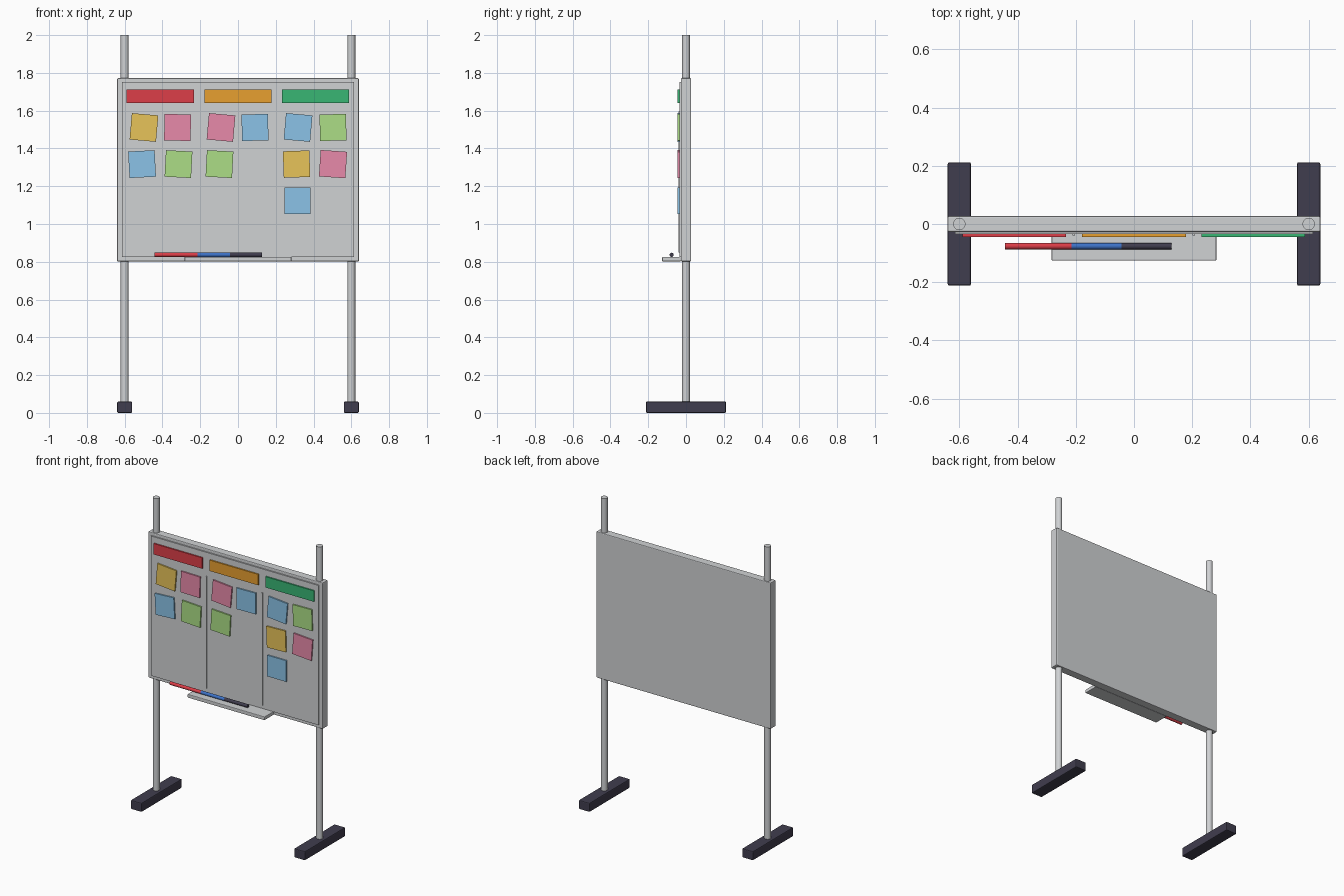
import bpy
from math import radians

cube = bpy.data.objects.get("Cube")
if cube:
    bpy.data.objects.remove(cube, do_unlink=True)


def linear(c):
    c /= 255
    return c / 12.92 if c <= 0.04045 else ((c + 0.055) / 1.055) ** 2.4


def make_material(name, r, g, b):
    mat = bpy.data.materials.new(name)
    mat.use_nodes = True
    colour = (linear(r), linear(g), linear(b), 1)
    mat.diffuse_color = colour
    mat.node_tree.nodes["Principled BSDF"].inputs["Base Color"].default_value = colour
    return mat


grey = make_material("light grey", 208, 210, 212)
dark = make_material("charcoal", 64, 61, 78)
red = make_material("red", 220, 62, 72)
orange = make_material("orange", 240, 166, 50)
green = make_material("green", 56, 182, 116)
marker_blue = make_material("marker blue", 62, 115, 200)
yellow = make_material("note yellow", 250, 212, 98)
pink = make_material("note pink", 244, 146, 180)
sky = make_material("note blue", 146, 204, 242)
lime = make_material("note green", 172, 222, 134)


def box(name, low, high, mat, bevel=0, tilt=0):
    centre = [(a + b) / 2 for a, b in zip(low, high)]
    bpy.ops.mesh.primitive_cube_add(size=1, location=centre)
    obj = bpy.context.object
    obj.name = name
    obj.scale = [b - a for a, b in zip(low, high)]
    bpy.ops.object.transform_apply(location=False, rotation=False, scale=True)
    obj.rotation_euler.y = radians(tilt)
    obj.data.materials.append(mat)
    if bevel:
        mod = obj.modifiers.new("soft edges", "BEVEL")
        mod.width = bevel
        mod.segments = 2
    return obj


def rod(name, centre, radius, length, mat, sideways=False):
    bpy.ops.mesh.primitive_cylinder_add(vertices=24, radius=radius, depth=length, location=centre)
    obj = bpy.context.object
    obj.name = name
    obj.rotation_euler.y = radians(90) if sideways else 0
    obj.data.materials.append(mat)
    bpy.ops.object.shade_smooth_by_angle(angle=radians(40))
    return obj


# Stand: a post and a foot on each side
for side, x in (("right", -0.6), ("left", 0.6)):
    rod(side + "_post", (x, 0, 1.02), 0.021, 1.96, grey)
    box(side + "_foot", (x - 0.04, -0.212, 0), (x + 0.04, 0.212, 0.06), dark, 0.006)

# Board: frame slab and writing surface
box("board_frame", (-0.64, -0.027, 0.802), (0.64, 0.027, 1.772), grey, 0.005)
box("writing_surface", (-0.615, -0.035, 0.825), (0.615, -0.02, 1.752), grey)

# Column dividers
for name, x in (("right_divider", -0.207), ("left_divider", 0.205)):
    box(name, (x - 0.004, -0.04, 0.85), (x + 0.004, -0.034, 1.595), grey)

# Column headers
for name, x, mat in (("right", -0.411, red), ("middle", 0, orange), ("left", 0.41, green)):
    box(name + "_header", (x - 0.178, -0.044, 1.64), (x + 0.178, -0.035, 1.712), mat)

# Sticky notes: x, tilt and colour, row by row
rows = (
    (1.511, ((-0.498, 5, yellow), (-0.32, 1, pink), (-0.09, 5, pink),
             (0.09, -1, sky), (0.318, 5, sky), (0.503, -1, lime))),
    (1.317, ((-0.508, -3, sky), (-0.315, 3, lime), (-0.098, 3, lime),
             (0.31, -2, yellow), (0.503, 4, pink))),
    (1.124, ((0.315, 0, sky),)),
)
half = 0.07
for z, notes in rows:
    for x, tilt, mat in notes:
        box("sticky_note", (x - half, -0.044, z - half), (x + half, -0.035, z + half), mat, tilt=tilt)

# Tray with markers lying end to end
box("marker_tray", (-0.283, -0.126, 0.802), (0.283, -0.026, 0.826), grey, 0.004)
ends = (-0.443, -0.215, -0.043, 0.128)
for name, start, end, mat in zip(("red", "blue", "dark"), ends, ends[1:], (red, marker_blue, dark)):
    rod(name + "_marker", ((start + end) / 2, -0.076, 0.837), 0.011, end - start, mat, sideways=True)
